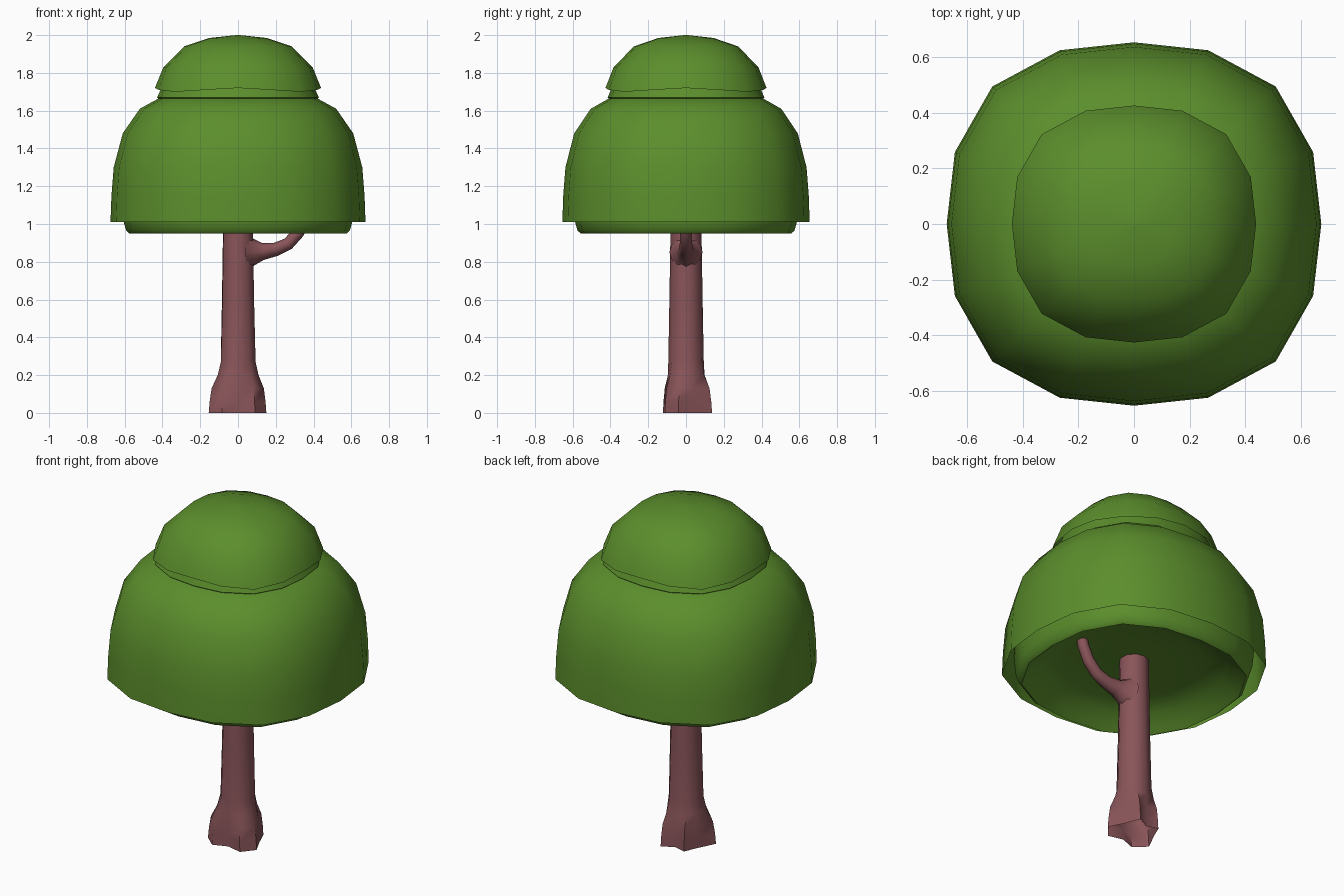
import bpy, math
from mathutils import Vector

if "Cube" in bpy.data.objects:
    bpy.data.objects.remove(bpy.data.objects["Cube"])


def material(name, rgb):
    m = bpy.data.materials.new(name)
    m.diffuse_color = (*rgb, 1)
    m.use_nodes = True
    m.node_tree.nodes["Principled BSDF"].inputs["Base Color"].default_value = m.diffuse_color
    return m


LEAF = material("leaf_green", (0.105, 0.27, 0.025))
BARK = material("bark", (0.25, 0.09, 0.10))


def loft(name, rings, mat, cap_end=True, angle=60):
    """Skin equal-length rings of points; optionally close the last ring with a fan."""
    n = len(rings[0])
    verts = [tuple(p) for r in rings for p in r]
    faces = []
    for k in range(len(rings) - 1):
        for i in range(n):
            j = (i + 1) % n
            faces.append((k * n + i, k * n + j, (k + 1) * n + j, (k + 1) * n + i))
    if cap_end:
        base = (len(rings) - 1) * n
        faces.append(tuple(range(base, base + n)))
    me = bpy.data.meshes.new(name)
    me.from_pydata(verts, [], faces)
    me.materials.append(mat)
    ob = bpy.data.objects.new(name, me)
    bpy.context.collection.objects.link(ob)
    bpy.ops.object.select_all(action='DESELECT')
    ob.select_set(True)
    bpy.context.view_layer.objects.active = ob
    bpy.ops.object.shade_smooth_by_angle(angle=math.radians(angle))
    return ob


def leaf_ring(r, z, wave=0.0, sides=16):
    """Slightly squared ring, a little narrower in y; wave drops the corners."""
    pts = []
    for i in range(sides):
        a = 2 * math.pi * i / sides
        c = (1 - math.cos(4 * a)) / 2
        f = r * (1 + 0.07 * c)
        pts.append((f * math.cos(a), 0.97 * f * math.sin(a), z - wave * c))
    return pts


def leaf_shell(name, profile, wave=0.0):
    rings = [leaf_ring(r, z, wave if k == 0 else 0) for k, (r, z) in enumerate(profile)]
    return loft(name, rings, LEAF)


# Foliage: two open outer domes
leaf_shell("lower_foliage", [(0.675, 1.01), (0.67, 1.15), (0.658, 1.3), (0.61, 1.48),
                             (0.52, 1.61), (0.42, 1.665), (0.22, 1.70), (0.02, 1.71)])
leaf_shell("upper_foliage", [(0.44, 1.72), (0.395, 1.83), (0.285, 1.94),
                             (0.15, 1.985), (0.01, 2.0)], wave=0.02)

# Inner liners with a hollow underside, showing just below each dome
leaf_shell("lower_foliage_underside", [(0.61, 1.28), (0.615, 1.12), (0.605, 1.01), (0.592, 0.965),
                                       (0.575, 0.95), (0.545, 0.975), (0.48, 1.03),
                                       (0.38, 1.06), (0.2, 1.065), (0.02, 1.067)])
leaf_shell("upper_foliage_underside", [(0.38, 1.79), (0.41, 1.71), (0.428, 1.67),
                                       (0.41, 1.655), (0.2, 1.68), (0.02, 1.69)])

# Trunk: irregular root outline blending into a round stem, open at the ground
roots = [(0.15, -0.04), (0.11, 0.04), (0.07, 0.138), (0, 0.10), (-0.07, 0.12),
         (-0.10, 0.05), (-0.155, -0.06), (-0.085, -0.122), (0, -0.09), (0.09, -0.112)]
levels = [(0, 1.0, 0.1), (0.06, 0.92, 0.1), (0.13, 0.75, 0.1), (0.20, 0.25, 0.098),
          (0.27, 0.04, 0.094), (0.6, 0, 0.088), (1.1, 0, 0.08)]
trunk_rings = []
for z, w, r in levels:
    ring = []
    for i, (x, y) in enumerate(roots):
        a = math.radians(-15 + 36 * i)
        ring.append((w * x + (1 - w) * r * math.cos(a),
                     w * y + (1 - w) * r * math.sin(a), z))
    trunk_rings.append(ring)
loft("trunk", trunk_rings, BARK)

# Branch: tapering tube curling up into the foliage
path = [(0.04, 0.85, 0.11), (0.085, 0.852, 0.07), (0.13, 0.855, 0.046), (0.2, 0.866, 0.036),
        (0.265, 0.895, 0.033), (0.32, 0.955, 0.032), (0.355, 1.03, 0.031), (0.37, 1.09, 0.03)]
branch_rings = []
for k, (x, z, r) in enumerate(path):
    p, q = path[max(k - 1, 0)], path[min(k + 1, len(path) - 1)]
    t = Vector((q[0] - p[0], 0, q[1] - p[1])).normalized()
    side = Vector((0, 1, 0))
    up = t.cross(side)
    branch_rings.append([Vector((x, 0, z)) + r * (math.cos(a) * side * (0.8 if k < 2 else 1) + math.sin(a) * up)
                         for a in (2 * math.pi * i / 8 for i in range(8))])
loft("branch", branch_rings, BARK)

# Make all normals point outward
for ob in bpy.context.collection.objects:
    bpy.ops.object.select_all(action='DESELECT')
    ob.select_set(True)
    bpy.context.view_layer.objects.active = ob
    bpy.ops.object.mode_set(mode='EDIT')
    bpy.ops.mesh.select_all(action='SELECT')
    bpy.ops.mesh.normals_make_consistent(inside=False)
    bpy.ops.object.mode_set(mode='OBJECT')
